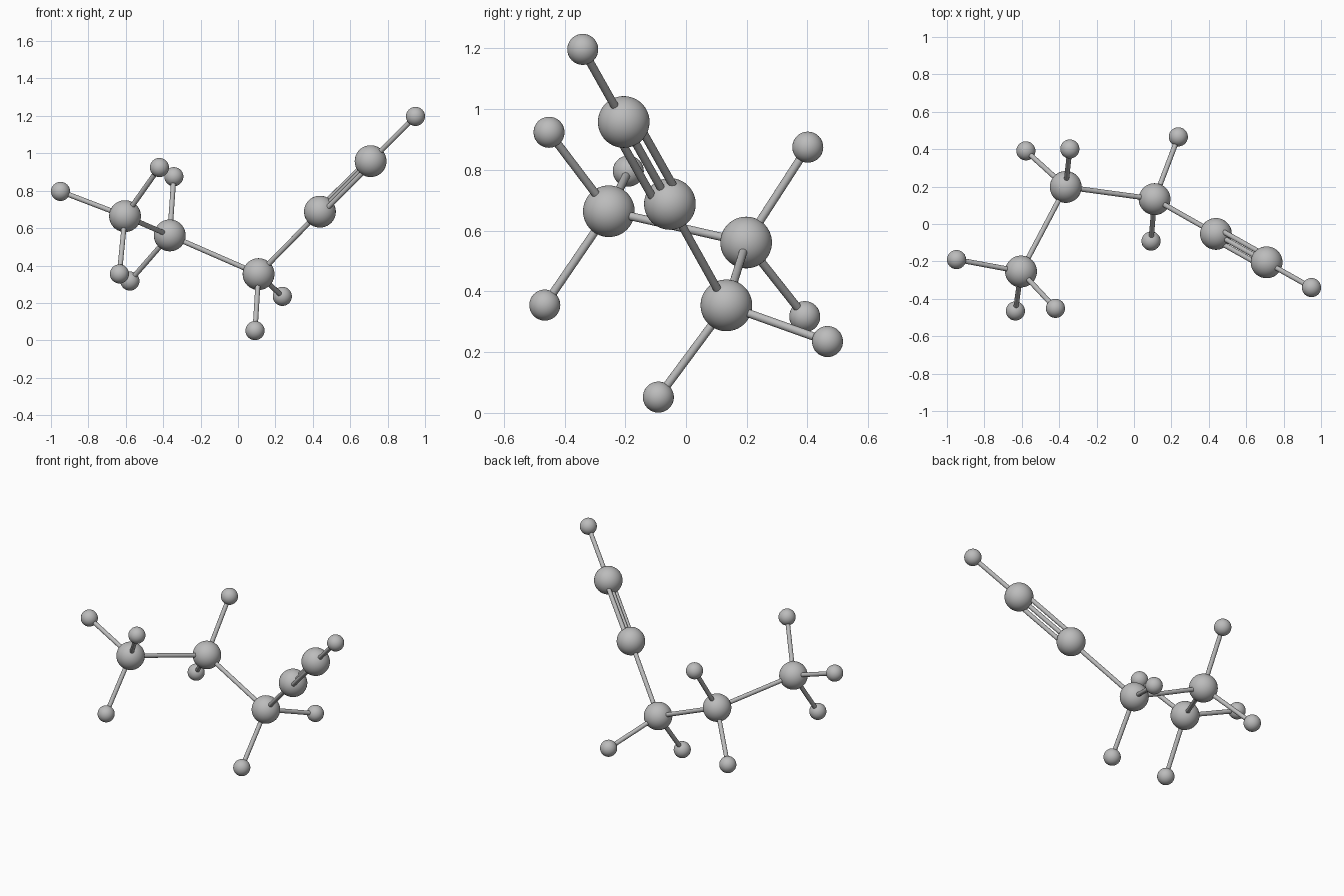
import bpy
from mathutils import Vector

cube = bpy.data.objects.get("Cube")
if cube:
    bpy.data.objects.remove(cube, do_unlink=True)

BIG, SMALL, ROD = 0.085, 0.051, 0.0135

grey = bpy.data.materials.new("plain grey")
grey.use_nodes = True
colour = (0.5, 0.5, 0.5, 1)
grey.diffuse_color = colour
grey.node_tree.nodes["Principled BSDF"].inputs["Base Color"].default_value = colour


def finish(name):
    obj = bpy.context.object
    obj.name = name
    obj.data.materials.append(grey)
    bpy.ops.object.shade_smooth_by_angle()


def ball(name, centre, radius):
    bpy.ops.mesh.primitive_uv_sphere_add(segments=48, ring_count=32, radius=radius, location=centre)
    finish(name)


def rod(name, a, b, shift=Vector()):
    a, b = Vector(a), Vector(b)
    d = b - a
    bpy.ops.mesh.primitive_cylinder_add(
        vertices=20, radius=ROD, depth=d.length, location=(a + b) / 2 + shift,
        rotation=d.to_track_quat("Z", "Y").to_euler())
    finish(name)


# Chain of large balls, each with the small balls attached to it
chain = [
    ((-0.604, -0.254, 0.664), [(-0.949, -0.19, 0.796), (-0.42, -0.451, 0.924), (-0.634, -0.465, 0.355)]),
    ((-0.365, 0.198, 0.561), [(-0.343, 0.401, 0.875), (-0.578, 0.391, 0.317)]),
    ((0.11, 0.133, 0.354), [(0.091, -0.091, 0.052), (0.237, 0.466, 0.235)]),
    ((0.438, -0.053, 0.688), []),
    ((0.709, -0.205, 0.958), [(0.949, -0.34, 1.197)]),
]

for i, (centre, branches) in enumerate(chain, 1):
    ball(f"large_ball_{i}", centre, BIG)
    for j, end in enumerate(branches, 1):
        ball(f"small_ball_{i}_{j}", end, SMALL)
        rod(f"branch_rod_{i}_{j}", centre, end)

# Single rods along the chain, with a triple rod between the last pair
for i in range(4):
    a, b = Vector(chain[i][0]), Vector(chain[i + 1][0])
    if i < 3:
        rod(f"chain_rod_{i + 1}", a, b)
    else:
        side = (b - a).cross(Vector((1, 0, 0))).normalized()
        for k in (-1, 0, 1):
            rod(f"triple_rod_{k + 2}", a, b, side * 0.039 * k)
